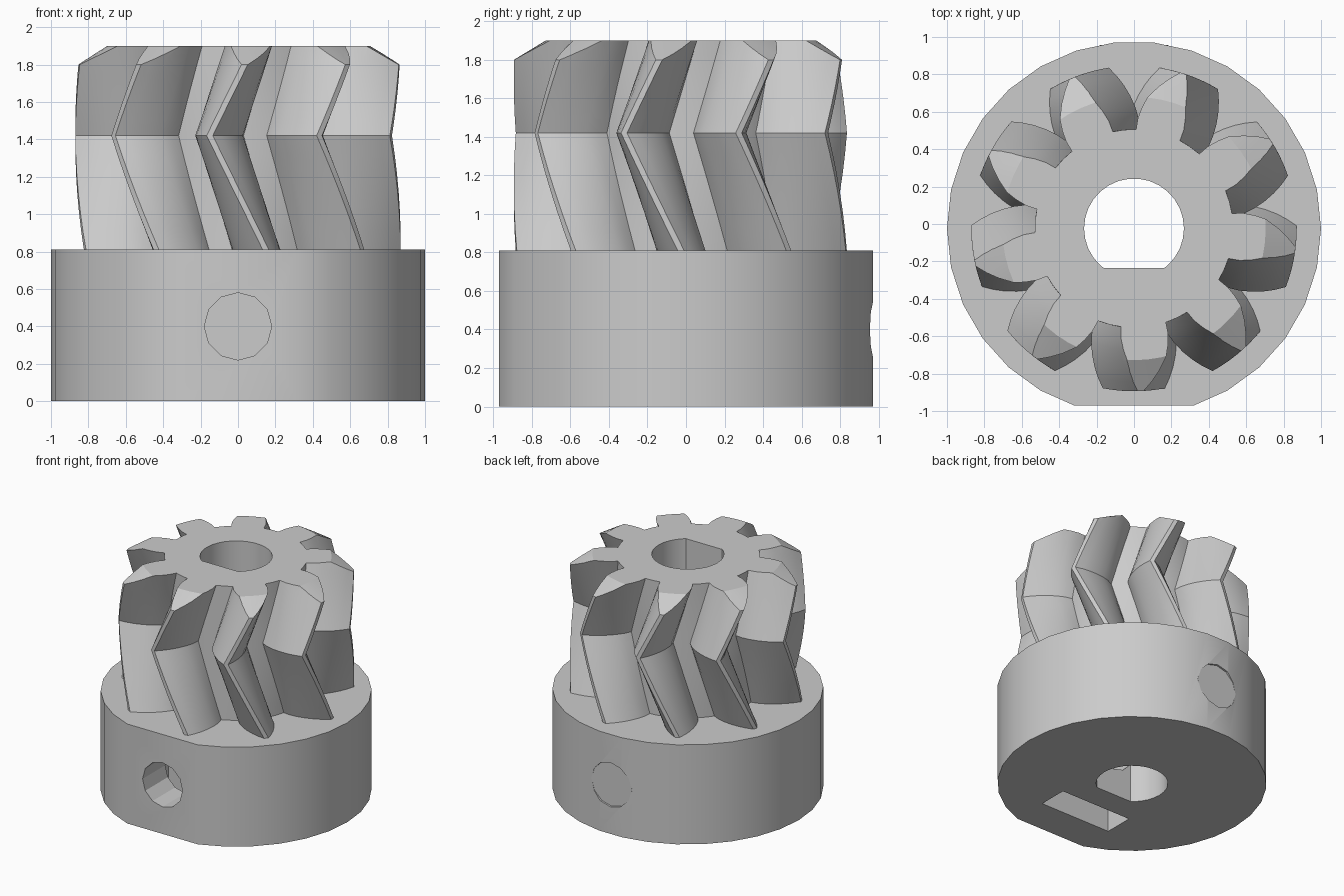
import bpy, bmesh
from math import sin, cos, radians, pi
from mathutils import Matrix

if "Cube" in bpy.data.objects:
    bpy.data.objects.remove(bpy.data.objects["Cube"], do_unlink=True)

YC = -0.024          # y of the shaft axis
BASE_TOP, APEX, CHAMFER, TOP = 0.81, 1.42, 1.80, 1.90
TEETH, TWIST = 9, radians(32.5)   # twist is per unit of height

grey = bpy.data.materials.new("plain_grey")
grey.use_nodes = True
grey.diffuse_color = (0.6, 0.6, 0.6, 1)
grey.node_tree.nodes["Principled BSDF"].inputs["Base Color"].default_value = (0.6, 0.6, 0.6, 1)


def make_object(name, bm):
    bmesh.ops.recalc_face_normals(bm, faces=bm.faces)
    mesh = bpy.data.meshes.new(name)
    bm.to_mesh(mesh)
    bm.free()
    mesh.materials.append(grey)
    obj = bpy.data.objects.new(name, mesh)
    bpy.context.collection.objects.link(obj)
    return obj


def loft(name, loops):
    """Closed solid through a stack of equal-sized point loops."""
    bm = bmesh.new()
    rings = [[bm.verts.new(p) for p in loop] for loop in loops]
    n = len(rings[0])
    for a, b in zip(rings, rings[1:]):
        for i in range(n):
            j = (i + 1) % n
            bm.faces.new((a[i], a[j], b[j], b[i]))
    bm.faces.new(rings[0][::-1])
    bm.faces.new(rings[-1])
    return make_object(name, bm)


def circle(r, n, z, floor=-9):
    """Circle round the shaft axis, flattened below the given offset."""
    pts = []
    for i in range(n):
        a, b = (2 * pi * k / n for k in (i, i + 1))
        p, q = (r * cos(a), r * sin(a)), (r * cos(b), r * sin(b))
        if p[1] >= floor:
            pts.append((p[0], p[1] + YC, z))
        if (p[1] - floor) * (q[1] - floor) < 0:
            t = (floor - p[1]) / (q[1] - p[1])
            pts.append((p[0] + t * (q[0] - p[0]), floor + YC, z))
    return pts


def box(name, x, y0, y1, z0, z1):
    return loft(name, [[(-x, y0, z), (x, y0, z), (x, y1, z), (-x, y1, z)] for z in (z0, z1)])


def cylinder_y(name, r, y0, y1, z):
    return loft(name, [[(r * cos(i * pi / 6), y, z + r * sin(i * pi / 6)) for i in range(12)]
                       for y in (y0, y1)])


def boolean(obj, cutter, operation="DIFFERENCE"):
    mod = obj.modifiers.new("cut", "BOOLEAN")
    mod.object, mod.operation, mod.solver = cutter, operation, "EXACT"
    bpy.ops.object.select_all(action="DESELECT")
    bpy.context.view_layer.objects.active = obj
    obj.select_set(True)
    bpy.ops.object.modifier_apply(modifier=mod.name)


# Toothed section: pointed teeth with convex flanks, twisted one way then back
FLANK = [(0.53, 13.2), (0.59, 12.4), (0.65, 10.6), (0.71, 8.4),
         (0.77, 5.9), (0.82, 3.6), (0.87, 1.1)]


def gear_loop(z):
    turn = radians(60) + abs(z - APEX) * TWIST
    pts = []
    for t in range(TEETH):
        mid = turn + t * 2 * pi / TEETH
        side = [(r, -w) for r, w in FLANK] + [(r, w) for r, w in reversed(FLANK)]
        side.append((0.53, 20))
        for r, w in side:
            a = mid + radians(w)
            pts.append((r * cos(a), r * sin(a) + YC, z))
    return pts


SLICES = 6
levels = [BASE_TOP + (APEX - BASE_TOP) * i / SLICES for i in range(SLICES)]
levels += [APEX + (TOP - APEX) * i / SLICES for i in range(SLICES + 1)]
gear = loft("herringbone_teeth", [gear_loop(z) for z in levels])

# Round hub with a flat on the front
hub = loft("hub", [circle(1.0, 30, z, -0.947) for z in (0, BASE_TOP)])

# Cutters
envelope = loft("chamfer_envelope", [circle(0.88, 60, 0.5), circle(0.88, 60, CHAMFER - 0.006),
                                     circle(0.705 - 0.0175, 60, TOP + 0.01)])
bore = loft("bore_cutter", [circle(0.267, 30, z, -0.21) for z in (-0.5, 2.5)])
screw = cylinder_y("screw_cutter", 0.18, -1.3, 1.3, 0.40)
slot = box("nut_slot_cutter", 0.32, -0.68, -0.44, -0.2, 0.70)

boolean(gear, envelope, "INTERSECT")
boolean(gear, bore)
for cutter in (bore, screw, slot):
    boolean(hub, cutter)
for cutter in (envelope, bore, screw, slot):
    bpy.data.objects.remove(cutter, do_unlink=True)

# Thin web closing the screw hole at the back
web = cylinder_y("screw_hole_web", 0.183, 0.95, 0.956, 0.40)

for obj in (gear, hub, web):
    bpy.ops.object.select_all(action="DESELECT")
    bpy.context.view_layer.objects.active = obj
    obj.select_set(True)
    bpy.ops.object.shade_smooth_by_angle(angle=radians(25))
